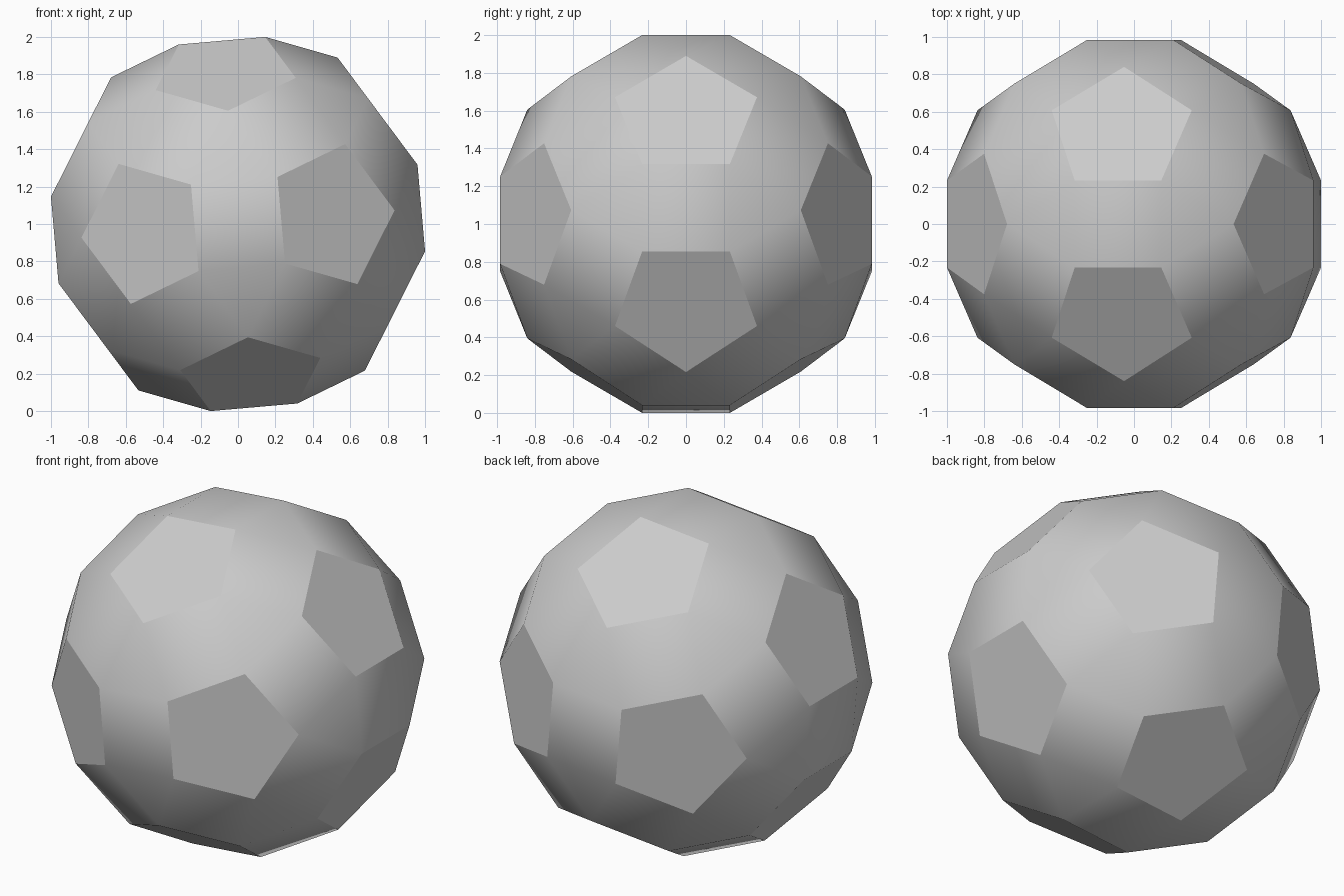
import bpy
import bmesh
from itertools import product
from math import radians, sqrt
from mathutils import Matrix, Vector

EDGE_HALF = 0.2322
TILT = radians(-5)

cube = bpy.data.objects.get("Cube")
if cube:
    bpy.data.objects.remove(cube, do_unlink=True)

# Plain grey surface
grey = bpy.data.materials.new("plain_grey")
grey.use_nodes = True
colour = (0.6, 0.6, 0.6, 1)
grey.diffuse_color = colour
grey.node_tree.nodes["Principled BSDF"].inputs["Base Color"].default_value = colour

# Corners of the ball: every sign and cyclic turn of three base points
phi = (1 + sqrt(5)) / 2
base_points = [(phi**3, 1, 1), (2 * phi, phi, phi**2), (phi**2, 0, 2 + phi)]
corners = set()
for point in base_points:
    for turn in range(3):
        turned = point[turn:] + point[:turn]
        for signs in product((-1, 1), repeat=3):
            corners.add(tuple(s * c + 0.0 for s, c in zip(signs, turned)))

# Hull of pentagons, squares and triangles, tilted sideways
bm = bmesh.new()
for corner in sorted(corners):
    bm.verts.new(Vector(corner) * EDGE_HALF)
bmesh.ops.convex_hull(bm, input=bm.verts)
bmesh.ops.dissolve_limit(bm, angle_limit=radians(2), verts=bm.verts, edges=bm.edges)
bmesh.ops.rotate(bm, verts=bm.verts, cent=(0, 0, 0), matrix=Matrix.Rotation(TILT, 3, "Y"))
bmesh.ops.translate(bm, verts=bm.verts, vec=(0, 0, 1))
bmesh.ops.recalc_face_normals(bm, faces=bm.faces)

mesh = bpy.data.meshes.new("faceted_ball")
bm.to_mesh(mesh)
bm.free()
mesh.materials.append(grey)
ball = bpy.data.objects.new("faceted_ball", mesh)
bpy.context.collection.objects.link(ball)

# Squares blend into triangles, pentagons keep crisp borders
bpy.context.view_layer.objects.active = ball
ball.select_set(True)
bpy.ops.object.shade_smooth_by_angle(angle=radians(30))
